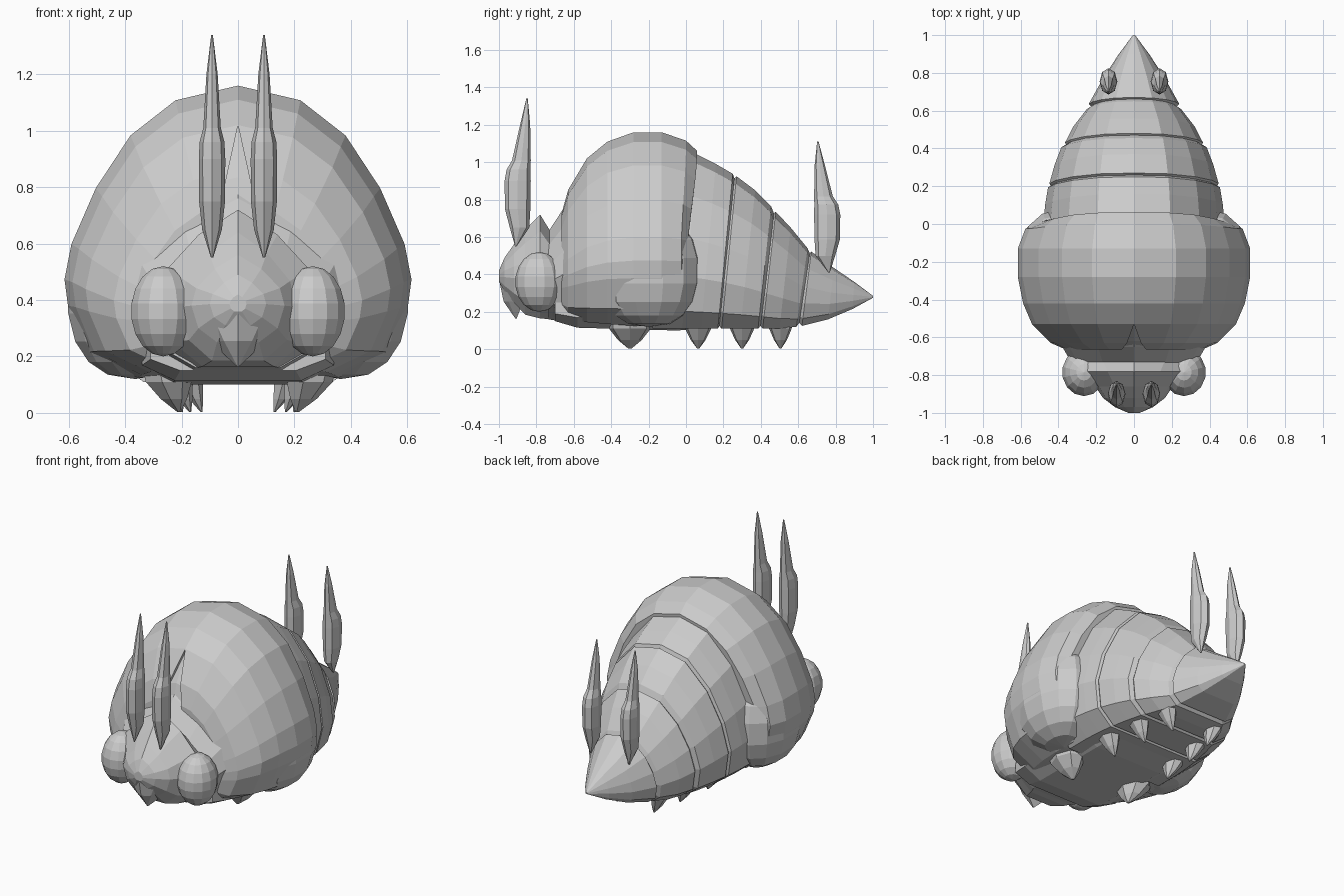
import bpy, bmesh, math

if "Cube" in bpy.data.objects:
    bpy.data.objects.remove(bpy.data.objects["Cube"], do_unlink=True)

grey = bpy.data.materials.new("plain_grey")
grey.use_nodes = True
grey.diffuse_color = (0.6, 0.6, 0.6, 1)
grey.node_tree.nodes["Principled BSDF"].inputs["Base Color"].default_value = (0.6, 0.6, 0.6, 1)


def loft(name, loops):
    """Skin a list of equal-length point loops and cap both ends."""
    bm = bmesh.new()
    rows = [[bm.verts.new(p) for p in loop] for loop in loops]
    for a, b in zip(rows, rows[1:]):
        for i in range(len(a)):
            j = (i + 1) % len(a)
            bm.faces.new((a[i], a[j], b[j], b[i]))
    bm.faces.new(rows[0])
    bm.faces.new(rows[-1])
    bmesh.ops.remove_doubles(bm, verts=bm.verts, dist=0.0005)
    bmesh.ops.recalc_face_normals(bm, faces=bm.faces)
    mesh = bpy.data.meshes.new(name)
    bm.to_mesh(mesh)
    bm.free()
    obj = bpy.data.objects.new(name, mesh)
    bpy.context.collection.objects.link(obj)
    mesh.materials.append(grey)
    return obj


def section(half, y, w, top, bottom, lean=None):
    """Mirrored cross-section: half lists (side, height) from crown to belly."""
    lean = lean or [0] * len(half)
    right = [(px * w, y + d, bottom + f * (top - bottom)) for (px, f), d in zip(half, lean)]
    left = [(-x, yy, z) for x, yy, z in reversed(right) if x > 0]
    return right + left


def rounded(name, centre, radii, power=1.0, segments=14, rings=9):
    """Faceted ellipsoid; a power under 1 makes it boxier."""
    bpy.ops.mesh.primitive_uv_sphere_add(segments=segments, ring_count=rings, radius=1, location=centre)
    obj = bpy.context.object
    obj.name = name
    for v in obj.data.vertices:
        v.co = [math.copysign(abs(c) ** power, c) * r for c, r in zip(v.co, radii)]
    obj.data.materials.append(grey)


# Domed shell over the shoulders
DOME = [(0, 1), (.36, .95), (.62, .83), (.82, .65), (.96, .46),
        (1, .34), (.98, .25), (.87, .09), (.58, .005)]
REAR = [0, 0, -.01, -.03, -.05, -.05, -.05, -.06, -.08]
shell_rings = [(-.665, .36, .74, .19, 0), (-.63, .44, .86, .16, 0), (-.53, .54, 1.02, .14, 0),
               (-.42, .587, 1.11, .13, 0), (-.28, .615, 1.16, .12, 0), (-.13, .615, 1.16, .12, 0),
               (0, .575, 1.115, .14, .5), (.06, .51, 1.06, .17, 1)]
shell = loft("shell", [section(DOME, y, w, t, b, [k * d for d in REAR])
                       for y, w, t, b, k in shell_rings])

# Inner body that shows through the front notch
loft("inner_body", [section(DOME, y + .01, w - .02, t - .025, b + .02)
                    for y, w, t, b, k in shell_rings[:5]])

# Pointed notch cut in the front of the shell
notch = loft("notch_cutter", [[(-.07, y, .7), (.07, y, .7), (0, y, 1.02)] for y in (-1, -.46)])
notch.hide_render = True
notch.hide_set(True)
cut = shell.modifiers.new("notch", 'BOOLEAN')
cut.operation = 'DIFFERENCE'
cut.solver = 'EXACT'
cut.object = notch

# Overlapping abdomen segments, leaning back towards the top
ARCH = [(0, 1), (.4, .95), (.72, .76), (.92, .52), (1, .3), (.93, .1), (.7, 0)]
segments = {
    "abdomen_front": [(-.1, .48, 1.08, .11, .08), (.06, .48, 1.04, .11, .08), (.16, .47, .99, .11, .08),
                      (.25, .455, .938, .11, .08), (.262, .435, .905, .13, .08)],
    "abdomen_middle": [(.252, .435, .905, .13, .08), (.27, .448, .925, .11, .08), (.37, .42, .85, .11, .08),
                       (.455, .385, .765, .11, .07), (.473, .355, .72, .13, .07)],
    "abdomen_rear": [(.463, .355, .72, .13, .07), (.48, .365, .735, .11, .07),
                     (.56, .32, .65, .11, .06), (.65, .25, .54, .12, .06), (.665, .225, .505, .14, .06)],
    "tail": [(.655, .225, .505, .14, .05), (.67, .24, .522, .125, .05), (.79, .165, .435, .16, .03),
             (.9, .085, .36, .215, .01), (1, .006, .285, .275, 0)],
}
for name, rings in segments.items():
    loft(name, [section(ARCH, y, w, t, b, [-s * (1 - f) for _, f in ARCH])
                for y, w, t, b, s in rings])

# Flat belly between the lobes
BELLY = [(0, 1), (1, 1), (1, .4), (.66, 0)]
loft("belly", [section(BELLY, y, w, .25, b)
               for y, w, b in ((-.7, .31, .15), (-.58, .34, .115), (-.05, .36, .1), (.1, .34, .11))])

# Neck and peaked head
FACE = [(0, 1), (.5, .84), (.9, .62), (1, .42), (.85, .16), (.45, 0)]
loft("neck", [section(FACE, y, w, t, b)
              for y, w, t, b in ((-.58, .42, .84, .14), (-.65, .38, .76, .145), (-.735, .33, .63, .16))])
loft("head", [section(FACE, y, w, t, b)
              for y, w, t, b in ((-.66, .33, .5, .15), (-.725, .325, .63, .16), (-.78, .28, .72, .165),
                                 (-.86, .205, .64, .185), (-.92, .165, .56, .25),
                                 (-.97, .1, .49, .31), (-1, .03, .42, .36))])
# Beak hanging as a wide point under the brow
loft("beak", [[(-w, y, z), (w, y, z), (w * .5, y - d * .75, z), (0, y - d, z), (-w * .5, y - d * .75, z)]
              for w, y, z, d in ((.185, -.85, .35, .145), (.1, -.87, .255, .105), (.004, -.905, .165, .008))])


def oval(cx, cy, rx, ry, z, n=8):
    return [(cx + rx * math.cos(2 * math.pi * i / n),
             cy + ry * math.sin(2 * math.pi * i / n), z) for i in range(n)]


# Spindle feelers: height along, y shift, y radius, x radius
SPINDLE = [(0, 0, .004, .004), (.1, .02, .052, .035), (.2, .01, .068, .046), (.35, .01, .07, .047),
           (.41, .015, .064, .044), (.46, .03, .05, .031), (.65, .05, .027, .02), (.79, .06, .004, .003)]


def feeler(name, x, y, z, scale, way):
    loft(name, [oval(x, y + way * s, rx, ry, z + h * scale) for h, s, ry, rx in SPINDLE])


# Paired parts
for side, label in ((1, "left"), (-1, "right")):
    feeler("front_feeler_" + label, side * .092, -.91, .55, 1, 1)
    feeler("rear_feeler_" + label, side * .135, .765, .41, .886, -1)

    # Bulging eye and the shell's lower rear lobe
    rounded("eye_" + label, (side * .265, -.785, .36), (.117, .128, .16))
    rounded("shell_lobe_" + label, (side * .365, -.2, .42), (.245, .283, .3), .85)

    # Stubby pointed legs
    for i, (x, y, r) in enumerate(((.21, -.3, .12), (.2, .065, .075), (.17, .3, .07), (.13, .505, .065))):
        loft(f"leg_{i + 1}_{label}",
             [oval(side * (x + out), y, r * k * .75, r * k, z, 7)
              for z, k, out in ((.17, 1, .05), (.11, .95, .04), (.05, .55, .02), (.004, .08, 0))])
